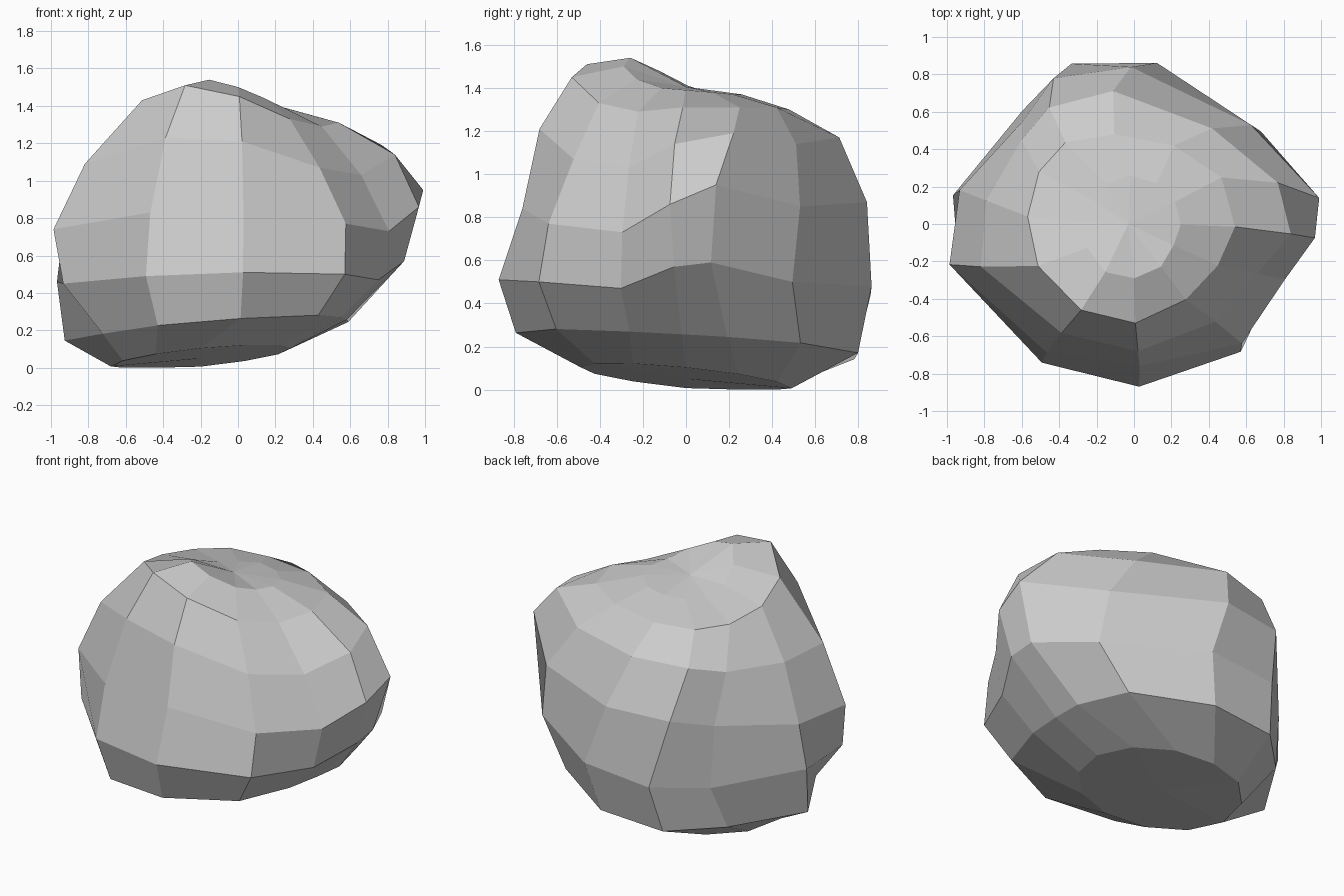
import bpy, bmesh
from math import sin, cos, radians

SEG = 12
# how far each of the 12 columns leans away from even 30 degree steps
LEAN = [-4, -20, -18, 1, -1, -12, -10, -16, -4, 2, 11, 9]

# rings from top to bottom: (lean amount, twist of the back side, radii, heights)
RINGS = [
    (0.2, 5, [0.25] * 3 + [0.26] * 3 + [0.28] * 2 + [0.30, 0.29, 0.27, 0.24],
     [1.39, 1.38, 1.37, 1.37, 1.36, 1.37, 1.41, 1.48, 1.54, 1.50, 1.44, 1.40]),
    (0.4, 12, [.54, .53, .47, .49, .57, .58, .57, .56, .54, .53, .49, .50],
     [1.31, 1.31, 1.31, 1.30, 1.305, 1.32, 1.36, 1.43, 1.51, 1.45, 1.33, 1.29]),
    (0.9, 8, [.84, .80, .66, .72, .77, .75, .80, .85, .70, .68, .68, .71],
     [1.14, 1.19, 1.14, 1.17, 1.15, 1.10, 1.09, 1.09, 1.23, 1.21, 1.07, 1.03]),
    (1.1, 0, [.97, 1.0, .82, .84, .89, .81, .95, 1.01, .83, .76, .86, .86],
     [.86, .95, .85, .87, .86, .79, .75, .74, .83, .84, .77, .73]),
    (0.9, -9, [.89, .89, .84, .87, .92, .85, .98, .97, .89, .87, .89, .81],
     [.57, .59, .50, .48, .44, .41, .46, .45, .49, .51, .50, .47]),
    (0.5, -4, [.58, .62, .72, .80, .87, .83, .93, .78, .81, .79, .74, .61],
     None),
]

bm = bmesh.new()
rows = []
for lean, twist, radii, heights in RINGS:
    row = []
    for i in range(SEG):
        base = 30 * i
        a = radians(base + lean * LEAN[i] + twist * max(0, sin(radians(base))))
        x, y = radii[i] * cos(a), radii[i] * sin(a)
        z = heights[i] if heights else 0.215 + 0.07 * x - 0.06 * y
        row.append(bm.verts.new((x, y, z)))
    rows.append(row)

# slightly tilted flat underside
row = []
for i in range(SEG):
    a = radians(30 * i)
    x, y = -0.2 + 0.48 * cos(a), 0.49 * sin(a)
    row.append(bm.verts.new((x, y, max(0, 0.055 + 0.1 * (x + 0.2) - 0.1 * y))))
rows.append(row)

# side faces and the two end fans
for up, low in zip(rows, rows[1:]):
    for i in range(SEG):
        j = (i + 1) % SEG
        bm.faces.new((up[i], low[i], low[j], up[j]))
top = bm.verts.new((-0.03, 0, 1.405))
bottom = bm.verts.new((-0.2, 0, 0.05))
for i in range(SEG):
    j = (i + 1) % SEG
    bm.faces.new((top, rows[0][i], rows[0][j]))
    bm.faces.new((bottom, rows[-1][j], rows[-1][i]))
bmesh.ops.recalc_face_normals(bm, faces=bm.faces)

mesh = bpy.data.meshes.new("boulder")
bm.to_mesh(mesh)
bm.free()
bpy.context.collection.objects.link(bpy.data.objects.new("boulder", mesh))
